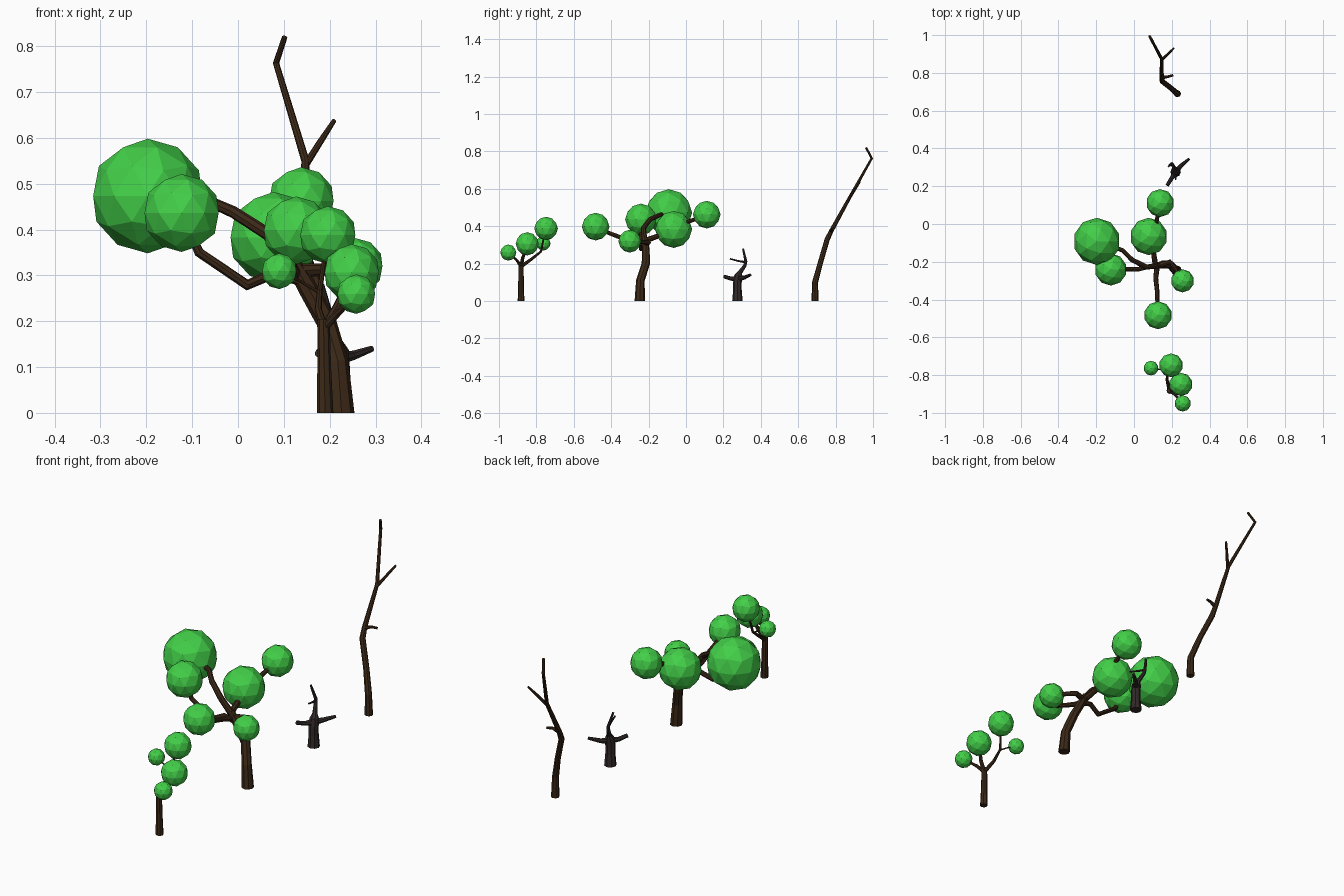
import bpy, bmesh, math
from mathutils import Vector, Matrix


def mat(name, rgb):
    m = bpy.data.materials.new(name)
    m.diffuse_color = (*rgb, 1)
    return m


LEAF = mat("leaf_green", (0.055, 0.62, 0.065))
BARK = mat("bark_brown", (0.045, 0.022, 0.009))
DARK = mat("dead_bark", (0.032, 0.023, 0.022))


def finish(name, bm, material):
    me = bpy.data.meshes.new(name)
    bmesh.ops.recalc_face_normals(bm, faces=bm.faces)
    bm.to_mesh(me)
    bm.free()
    me.materials.append(material)
    ob = bpy.data.objects.new(name, me)
    bpy.context.collection.objects.link(ob)
    return ob


def tube(name, pts, material=BARK, sides=8):
    """Tapered faceted limb; each point is (x, y, z, radius)."""
    bm = bmesh.new()
    P = [Vector(p[:3]) for p in pts]
    rings, u, last = [], None, len(P) - 1
    for i, p in enumerate(P):
        t = Vector((0, 0, 0))
        if i > 0:
            t += (p - P[i - 1]).normalized()
        if i < last:
            t += (P[i + 1] - p).normalized()
        t.normalize()
        # the foot of a trunk is cut level with the ground
        if i == 0 and p.z < 0.001:
            t = Vector((0, 0, 1))
        if u is None:
            u = t.orthogonal()
        u = (u - t * u.dot(t)).normalized()
        v = t.cross(u)
        ring = []
        for k in range(sides):
            a = 2 * math.pi * k / sides
            ring.append(bm.verts.new(p + pts[i][3] * (math.cos(a) * u + math.sin(a) * v)))
        rings.append(ring)
    for a, b in zip(rings, rings[1:]):
        for k in range(sides):
            j = (k + 1) % sides
            bm.faces.new((a[k], a[j], b[j], b[k]))
    bm.faces.new(rings[0])
    bm.faces.new(rings[-1])
    return finish(name, bm, material)


def leaf_ball(name, x, y, z, r):
    bm = bmesh.new()
    bmesh.ops.create_icosphere(bm, subdivisions=2, radius=r,
                               matrix=Matrix.Translation((x, y, z)))
    return finish(name, bm, LEAF)


# small tree at the front
tube("small_trunk", [(.19, -.882, 0, .018), (.188, -.882, .1, .015),
                     (.187, -.882, .17, .014), (.187, -.882, .205, .013)])
tube("small_branch_front", [(.188, -.882, .185, .009), (.215, -.902, .215, .008),
                            (.257, -.947, .257, .005)])
tube("small_branch_right", [(.188, -.882, .185, .010), (.215, -.873, .23, .009),
                            (.247, -.85, .3, .006)])
tube("small_branch_back", [(.187, -.882, .185, .010), (.175, -.825, .225, .008),
                           (.178, -.775, .265, .006), (.195, -.752, .385, .004)])
tube("small_twig_left", [(.178, -.778, .262, .004), (.14, -.77, .285, .003),
                         (.09, -.765, .31, .003)])
for i, b in enumerate([(.258, -.95, .259, .043), (.248, -.849, .306, .062),
                       (.196, -.748, .388, .063), (.09, -.763, .309, .039)]):
    leaf_ball(f"small_foliage_{i + 1}", *b)

# large tree
tube("large_trunk", [(.226, -.247, 0, .028), (.218, -.244, .11, .023),
                     (.192, -.215, .2, .022), (.15, -.215, .275, .021),
                     (.115, -.222, .335, .016)])
tube("large_branch_right", [(.13, -.22, .31, .016), (.19, -.2, .313, .013),
                            (.215, -.23, .315, .011), (.257, -.3, .32, .009)])
tube("large_branch_front", [(.125, -.21, .3, .015), (.115, -.285, .32, .013),
                            (.122, -.35, .34, .012), (.125, -.48, .39, .009)])
tube("large_branch_back", [(.115, -.225, .32, .015), (.1, -.13, .355, .013),
                           (.11, -.04, .405, .012), (.137, .11, .46, .009)])
tube("large_branch_upper", [(.13, -.22, .31, .016), (.065, -.228, .39, .014),
                            (-.01, -.19, .438, .013), (-.06, -.14, .46, .012),
                            (-.19, -.09, .475, .009)])
tube("large_branch_lower", [(.14, -.22, .29, .014), (.08, -.225, .305, .012),
                            (.02, -.24, .279, .012), (-.085, -.24, .35, .011),
                            (-.12, -.24, .43, .009)])
for i, b in enumerate([(-.197, -.092, .473, .125), (-.123, -.241, .436, .085),
                       (.078, -.066, .383, .099), (.138, .111, .462, .074),
                       (.127, -.483, .398, .074), (.257, -.301, .32, .061)]):
    leaf_ball(f"large_foliage_{i + 1}", *b)

# dead stump with two stub arms and a crooked top
tube("stump_trunk", [(.22, .275, 0, .028), (.22, .275, .06, .023),
                     (.22, .275, .1, .023), (.22, .28, .135, .022),
                     (.216, .29, .155, .012), (.203, .315, .19, .009),
                     (.2, .32, .212, .008), (.183, .305, .28, .005)], DARK)
tube("stump_arm_back", [(.215, .27, .118, .016), (.25, .31, .125, .011),
                        (.292, .345, .14, .007)], DARK)
tube("stump_arm_front", [(.225, .285, .12, .016), (.198, .24, .12, .011),
                         (.176, .205, .131, .010)], DARK)
tube("stump_twig", [(.2, .32, .208, .006), (.212, .285, .213, .005),
                    (.222, .235, .226, .004)], DARK)

# tall bare tree at the back
tube("bare_trunk", [(.23, .69, 0, .019), (.228, .69, .1, .016),
                    (.195, .72, .21, .014), (.15, .755, .33, .014),
                    (.146, .777, .375, .012), (.147, .873, .55, .009),
                    (.083, .993, .763, .007), (.102, .963, .82, .006)])
tube("bare_side_branch", [(.147, .868, .54, .008), (.18, .9, .592, .007),
                          (.21, .93, .638, .005)])
tube("bare_twig", [(.146, .775, .372, .010), (.18, .78, .385, .007),
                   (.208, .788, .383, .006)])
